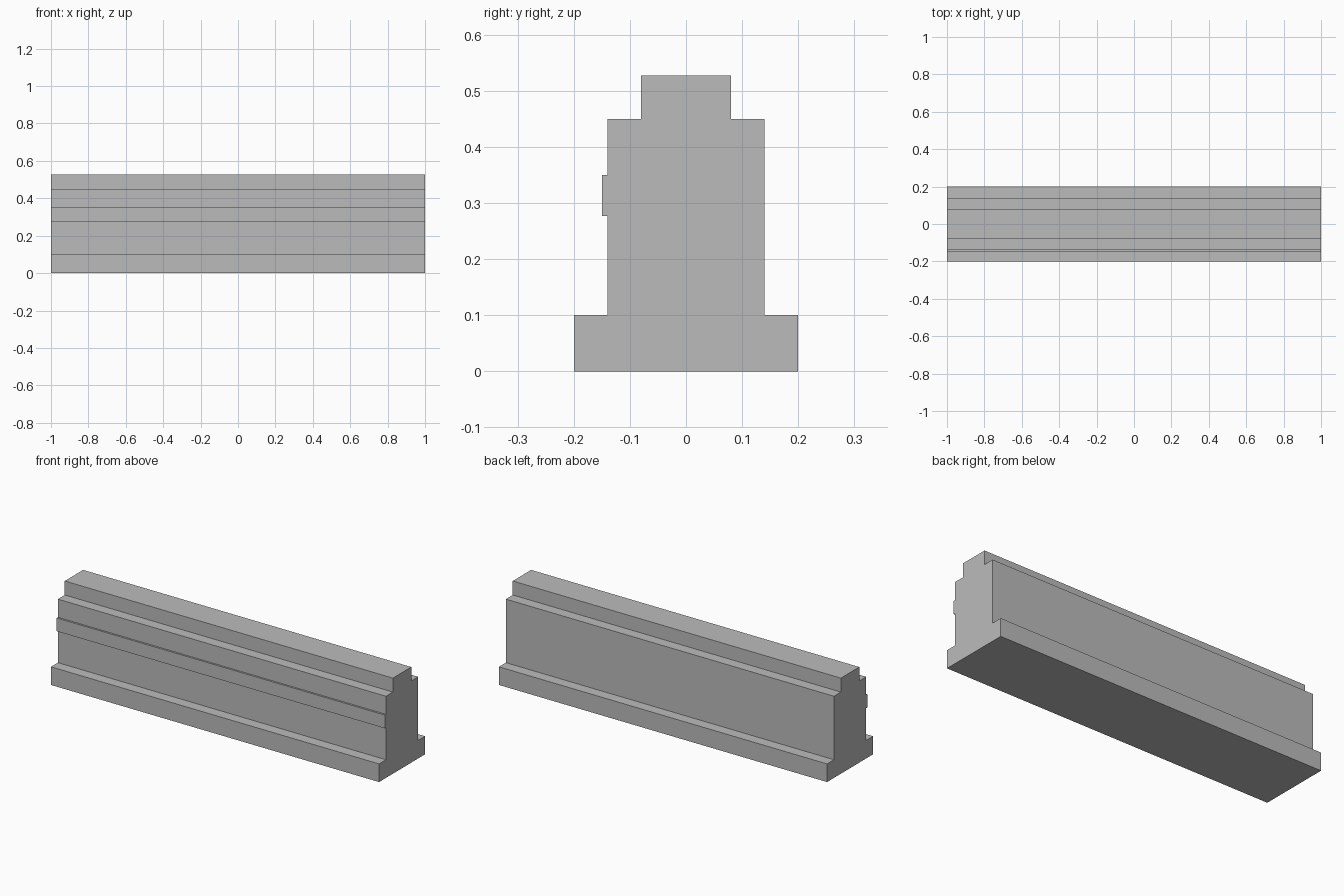
import bpy
import bmesh

cube = bpy.data.objects.get("Cube")
if cube:
    bpy.data.objects.remove(cube, do_unlink=True)

# Plain grey stone
grey = bpy.data.materials.new("plain_grey")
grey.use_nodes = True
colour = (0.5, 0.5, 0.5, 1)
grey.diffuse_color = colour
grey.node_tree.nodes["Principled BSDF"].inputs["Base Color"].default_value = colour

LENGTH = 2.0

# Stepped half section (half depth, height): plinth, body, coping
half = [(0.2, 0), (0.2, 0.1), (0.14, 0.1), (0.14, 0.45), (0.08, 0.45), (0.08, 0.527)]
# Raised band on the front face only
band = [(-0.14, 0.35), (-0.15, 0.35), (-0.15, 0.277), (-0.14, 0.277)]

front = [(-y, z) for y, z in reversed(half)]
section = half + front[:3] + band + front[3:]

# Extrude the section along the wall
bm = bmesh.new()
end = bm.faces.new([bm.verts.new((-LENGTH / 2, y, z)) for y, z in section])
extruded = bmesh.ops.extrude_face_region(bm, geom=[end], use_keep_orig=True)
moved = [v for v in extruded["geom"] if isinstance(v, bmesh.types.BMVert)]
bmesh.ops.translate(bm, verts=moved, vec=(LENGTH, 0, 0))
bmesh.ops.recalc_face_normals(bm, faces=bm.faces)

mesh = bpy.data.meshes.new("wall_section")
bm.to_mesh(mesh)
bm.free()
mesh.materials.append(grey)
wall = bpy.data.objects.new("wall_section", mesh)
bpy.context.collection.objects.link(wall)
